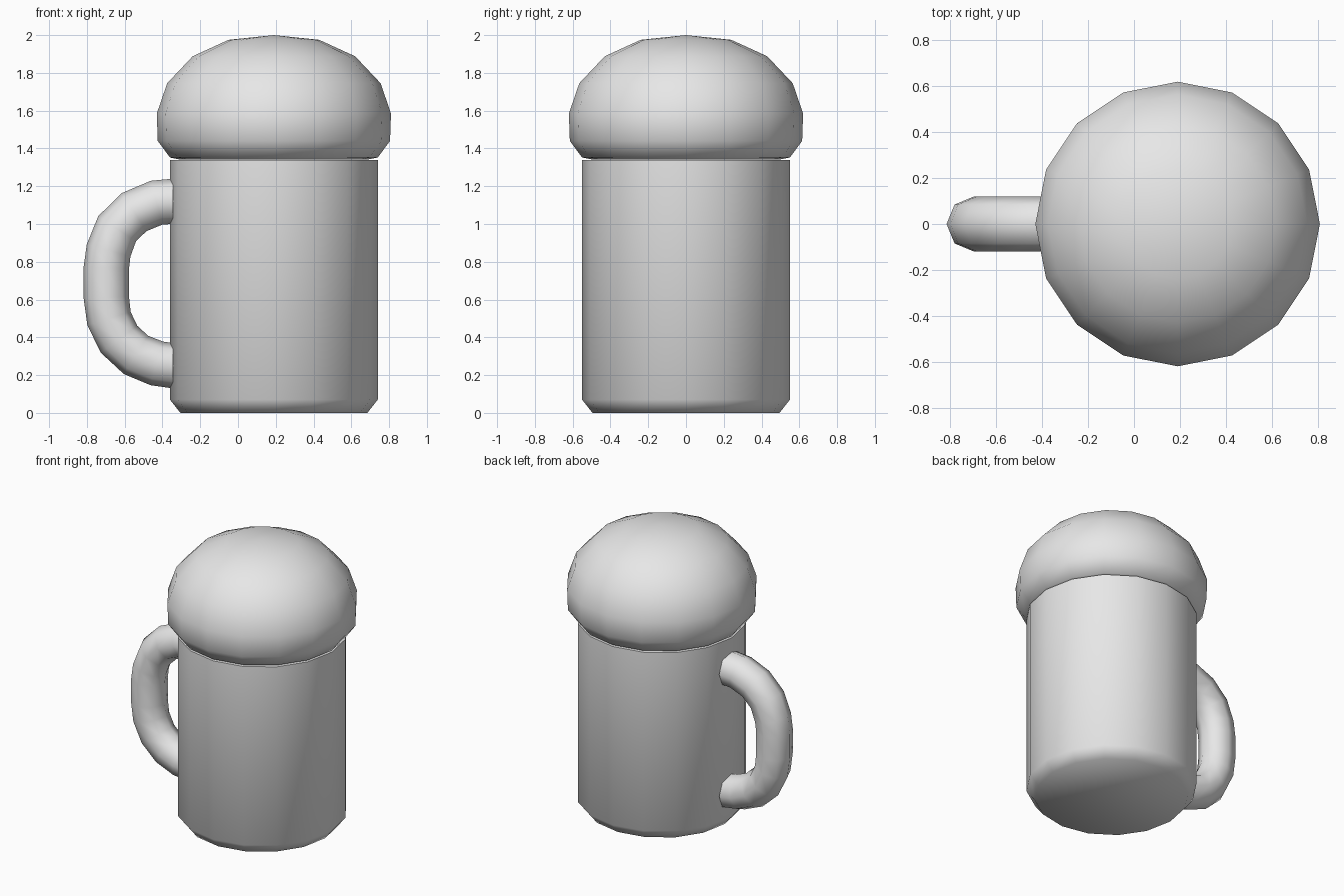
import bpy, bmesh, math
from mathutils import Vector

if "Cube" in bpy.data.objects:
    bpy.data.objects.remove(bpy.data.objects["Cube"])

SIDES = 16
CENTRE_X = 0.19

grey = bpy.data.materials.new("light_grey")
grey.diffuse_color = (0.8, 0.8, 0.8, 1)
grey.use_nodes = True
grey.node_tree.nodes["Principled BSDF"].inputs["Base Color"].default_value = grey.diffuse_color


def make_object(name, rings, smooth_angle):
    """Skin a list of vertex rings; a ring of one point closes to a tip."""
    bm = bmesh.new()
    loops = [[bm.verts.new(p) for p in ring] for ring in rings]
    for a, b in zip(loops, loops[1:]):
        n = max(len(a), len(b))
        for i in range(n):
            j = (i + 1) % n
            if len(b) == 1:
                bm.faces.new((a[i], a[j], b[0]))
            else:
                bm.faces.new((a[i], a[j], b[j], b[i]))
    for end in (loops[0], loops[-1]):
        if len(end) > 2:
            bm.faces.new(end)
    bmesh.ops.recalc_face_normals(bm, faces=bm.faces)
    mesh = bpy.data.meshes.new(name)
    bm.to_mesh(mesh)
    bm.free()
    mesh.materials.append(grey)
    obj = bpy.data.objects.new(name, mesh)
    bpy.context.collection.objects.link(obj)
    bpy.ops.object.select_all(action='DESELECT')
    obj.select_set(True)
    bpy.context.view_layer.objects.active = obj
    bpy.ops.object.shade_smooth_by_angle(angle=math.radians(smooth_angle))
    return obj


def circle(r, z):
    """Horizontal ring around the mug axis."""
    if r == 0:
        return [(CENTRE_X, 0, z)]
    return [(CENTRE_X + r * math.cos(math.tau * i / SIDES),
             r * math.sin(math.tau * i / SIDES), z) for i in range(SIDES)]


# Mug body with a bevelled foot
make_object("mug_body", [circle(r, z) for r, z in
            [(0.495, 0), (0.55, 0.07), (0.55, 1.34)]], 65)

# Domed foam on top
make_object("foam_top", [circle(r, z) for r, z in
            [(0.50, 1.342), (0.55, 1.352), (0.615, 1.44), (0.62, 1.585), (0.565, 1.745),
             (0.43, 1.888), (0.24, 1.975), (0, 2.0)]], 70)

# Curved handle: an octagonal tube along a path in the xz plane
path = [Vector((x, 0, z)) for x, z in
        [(-0.345, 1.12), (-0.43, 1.113), (-0.55, 1.063), (-0.64, 0.975),
         (-0.685, 0.86), (-0.697, 0.77), (-0.697, 0.61), (-0.683, 0.50),
         (-0.63, 0.39), (-0.54, 0.307), (-0.43, 0.262), (-0.345, 0.25)]]
tube = []
for i, p in enumerate(path):
    tangent = (path[min(i + 1, len(path) - 1)] - path[max(i - 1, 0)]).normalized()
    if i in (0, len(path) - 1):
        tangent = Vector((-1 if i == 0 else 1, 0, 0))
    side = Vector((0, 1, 0))
    out = tangent.cross(side)
    tube.append([p + 0.12 * (out * math.cos(math.tau * k / 8) + side * math.sin(math.tau * k / 8))
                 for k in range(8)])
make_object("handle", tube, 60)
